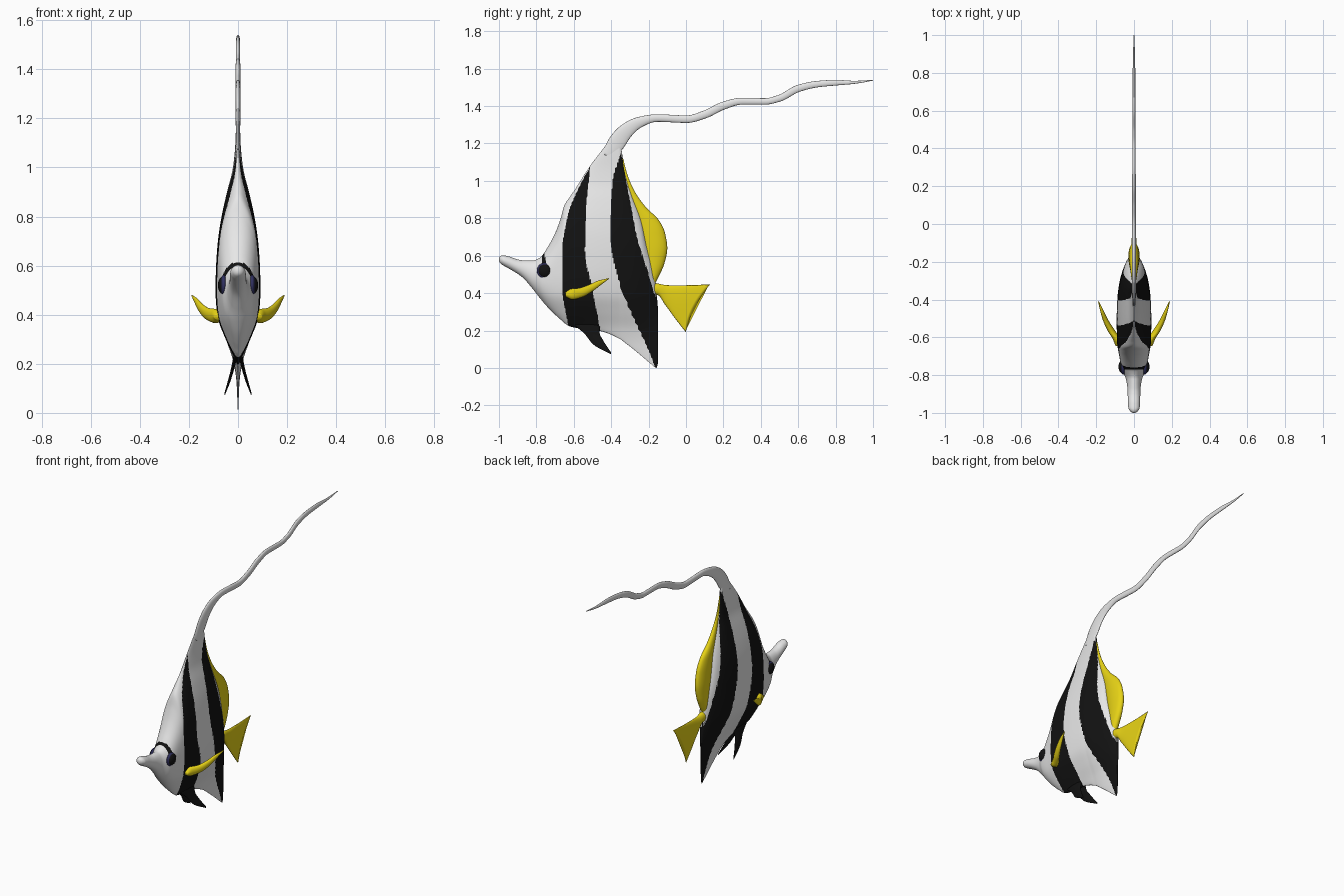
import bpy, bmesh, math
from mathutils import Vector

if "Cube" in bpy.data.objects:
    bpy.data.objects.remove(bpy.data.objects["Cube"])


def material(name, rgb):
    m = bpy.data.materials.new(name)
    m.diffuse_color = (*rgb, 1)
    m.use_nodes = True
    m.node_tree.nodes["Principled BSDF"].inputs["Base Color"].default_value = m.diffuse_color
    return m


WHITE = material("white", (0.8, 0.8, 0.8))
BLACK = material("black", (0.006, 0.006, 0.006))
YELLOW = material("yellow", (0.8, 0.65, 0.008))
NAVY = material("dark blue", (0.03, 0.03, 0.12))


def smooth_at(xs, ys, x):
    """Monotone cubic interpolation through (xs, ys)."""
    if x <= xs[0]:
        return ys[0]
    if x >= xs[-1]:
        return ys[-1]
    n = len(xs)
    d = [(ys[i + 1] - ys[i]) / (xs[i + 1] - xs[i]) for i in range(n - 1)]

    def slope(i):
        if i == 0 or i == n - 1:
            return d[min(i, n - 2)]
        a, b = d[i - 1], d[i]
        return 2 * a * b / (a + b) if a * b > 0 else 0.0

    i = max(k for k in range(n - 1) if xs[k] <= x)
    h = xs[i + 1] - xs[i]
    t = (x - xs[i]) / h
    return ((2 * t**3 - 3 * t**2 + 1) * ys[i] + (t**3 - 2 * t**2 + t) * h * slope(i)
            + (3 * t**2 - 2 * t**3) * ys[i + 1] + (t**3 - t**2) * h * slope(i + 1))


def curve(table):
    xs, ys = zip(*table)
    return lambda x: smooth_at(xs, ys, x)


def skin(name, rings, mats, rule=None):
    """Bridge closed rings of points, cap the ends and colour by rule."""
    bm = bmesh.new()
    rows = [[bm.verts.new(p) for p in r] for r in rings]
    n = len(rows[0])
    for a, b in zip(rows, rows[1:]):
        for k in range(n):
            bm.faces.new((a[k], a[(k + 1) % n], b[(k + 1) % n], b[k]))
    bm.faces.new(rows[0])
    bm.faces.new(rows[-1][::-1])
    bmesh.ops.recalc_face_normals(bm, faces=bm.faces)
    for f in bm.faces:
        f.smooth = True
        if rule:
            f.material_index = rule(f.calc_center_median())
    me = bpy.data.meshes.new(name)
    bm.to_mesh(me)
    bm.free()
    for m in mats:
        me.materials.append(m)
    ob = bpy.data.objects.new(name, me)
    bpy.context.collection.objects.link(ob)
    return ob


def blade(name, stations, mat, side=1, sub=8, n=24):
    """Fin: stations of (yA, zA, yB, zB, half thickness, x, bow)."""
    idx = list(range(len(stations)))
    cols = list(zip(*stations))
    rings = []
    for s in range((len(stations) - 1) * sub + 1):
        ya, za, yb, zb, t, x, bow = [smooth_at(idx, c, s / sub) for c in cols]
        ring = []
        for k in range(n):
            a = 2 * math.pi * k / n
            u, v = math.cos(a), math.sin(a)
            ring.append((side * (x + t * v), (ya + yb) / 2 + (ya - yb) / 2 * u + bow * (1 - u * u),
                         (za + zb) / 2 + (za - zb) / 2 * u))
        rings.append(ring)
    return skin(name, rings, [mat])


def ribbon(path):
    """Stations across a path of (y, z, half height, half thickness, x)."""
    out = []
    for i, (y, z, r, t, x) in enumerate(path):
        a, b = path[max(i - 1, 0)], path[min(i + 1, len(path) - 1)]
        d = Vector((b[0] - a[0], b[1] - a[1])).normalized() * r
        out.append((y - d.y, z + d.x, y + d.y, z - d.x, t, x, 0))
    return out


# Body outline: y, top z, bottom z
outline = [(-1.0, .587, .572), (-.995, .597, .562), (-.98, .602, .55), (-.95, .597, .533), (-.9, .58, .503),
           (-.87, .575, .48), (-.82, .574, .423), (-.78, .59, .372), (-.74, .645, .325),
           (-.70, .72, .285), (-.67, .80, .258), (-.65, .87, .24), (-.62, .915, .222),
           (-.58, .975, .213), (-.52, 1.07, .203), (-.46, 1.15, .197), (-.40, 1.225, .178),
           (-.36, 1.26, .158), (-.345, 1.17, .15), (-.33, 1.07, .138), (-.29, .93, .107),
           (-.24, .80, .066), (-.21, .67, .04), (-.18, .56, .015), (-.165, .47, .003),
           (-.158, .41, .0), (-.15, .32, .025)]
top = curve([(p[0], p[1]) for p in outline])
bottom = curve([(p[0], p[2]) for p in outline])
half_width = curve([(-1, .006), (-.992, .02), (-.97, .031), (-.87, .035), (-.82, .043), (-.77, .064),
                    (-.7, .078), (-.62, .09), (-.5, .092), (-.4, .089), (-.3, .075),
                    (-.2, .042), (-.15, .012)])
fullness = curve([(0, .1), (.12, .14), (.2, .28), (.3, .66), (.4, .95), (.5, 1), (.6, .97), (.7, .89),
                  (.8, .73), (.9, .5), (1.0, .24), (1.1, .14), (1.3, .11)])
# Stripe edges: y of the front and rear edge at height z
s1_front = curve([(.18, -.62), (.23, -.63), (.42, -.66), (.63, -.66), (.82, -.63), (.98, -.565), (1.07, -.515)])
s1_rear = curve([(.18, -.455), (.42, -.5), (.63, -.54), (.82, -.535), (1.07, -.513)])
s2_front = curve([(0, -.165), (.07, -.19), (.29, -.29), (.45, -.355), (.71, -.405), (.98, -.395), (1.15, -.346)])
s2_rear = curve([(0, -.14), (.36, -.14), (.39, -.165), (.5, -.2), (.69, -.26), (.87, -.295), (1.06, -.33), (1.15, -.342)])


def stripe(c):
    y, z = c.y, c.z
    if z < 1.075 and s1_front(z) < y < s1_rear(z):
        return 1
    if z < 1.15 and s2_front(z) < y < s2_rear(z):
        return 1
    # small mark running from the brow to the eye
    return 1 if z > .55 and -.772 < y < -.772 + (z - .53) * -.2 + .03 else 0


rings, N, M = [], 230, 112
for i in range(N + 1):
    f = i / N
    y = -1 + .85 * f
    zt, zb, w = top(y), bottom(y), half_width(y)
    p = 2 + 2.5 * min(1, max(0, (y + .8) / .2))
    ring = []
    for k in range(M):
        a = 2 * math.pi * k / M
        u = math.cos(a)
        z = (zt + zb) / 2 + (zt - zb) / 2 * u
        x = w * fullness(z) * math.sqrt(max(0, 1 - abs(u) ** p))
        ring.append((math.copysign(x, math.sin(a)), y, z))
    rings.append(ring)
skin("body", rings, [WHITE, BLACK], stripe)

# Long trailing dorsal streamer
blade("dorsal_streamer", ribbon([
    (-.42, 1.13, .035, .008, 0), (-.37, 1.205, .046, .01, 0), (-.32, 1.267, .04, .011, 0),
    (-.25, 1.313, .029, .011, 0), (-.15, 1.336, .02, .011, 0), (0, 1.33, .02, .01, 0),
    (.1, 1.355, .021, .01, 0), (.2, 1.402, .021, .01, 0), (.3, 1.426, .018, .009, 0),
    (.42, 1.425, .017, .009, 0), (.5, 1.442, .018, .009, 0), (.6, 1.494, .019, .009, 0),
    (.7, 1.517, .017, .008, 0), (.8, 1.525, .015, .007, 0), (.9, 1.527, .008, .005, 0),
    (1, 1.538, .002, .002, 0)]), WHITE)

# Yellow rear dorsal fin, front edge buried in the body
blade("rear_dorsal_fin", [
    (-.345, 1.12, -.336, 1.12, .003, 0, 0), (-.335, 1.03, -.312, 1.03, .006, 0, 0),
    (-.31, .94, -.272, .94, .012, 0, 0), (-.285, .86, -.215, .86, .018, 0, 0),
    (-.27, .79, -.145, .79, .024, 0, 0), (-.26, .72, -.112, .72, .028, 0, 0),
    (-.245, .64, -.1, .64, .03, 0, 0), (-.23, .56, -.115, .56, .028, 0, 0),
    (-.22, .5, -.14, .5, .025, 0, 0), (-.21, .45, -.165, .45, .02, 0, 0)], YELLOW)

# Tail fin with a concave trailing edge
blade("tail_fin", [
    (-.22, .47, -.22, .375, .024, 0, 0), (-.155, .452, -.155, .39, .02, 0, 0),
    (-.09, .442, -.11, .335, .014, 0, -.005), (0, .442, -.055, .26, .01, 0, -.015),
    (.13, .447, 0, .19, .004, 0, -.027)], YELLOW)

for side, label in ((1, "right"), (-1, "left")):
    # Pectoral fin sweeping out and back
    blade(label + "_pectoral_fin", ribbon([
        (-.645, .392, .012, .02, .078), (-.61, .394, .029, .022, .09), (-.565, .402, .026, .019, .12),
        (-.51, .427, .02, .014, .15), (-.46, .456, .013, .009, .17), (-.412, .478, .002, .003, .187)]),
        YELLOW, side)
    # Pelvic fin
    blade(label + "_pelvic_fin", [
        (-.60, .23, -.46, .24, .008, .01, 0), (-.545, .185, -.462, .19, .007, .02, 0),
        (-.495, .125, -.44, .142, .005, .035, 0), (-.402, .073, -.4, .082, .002, .054, 0)], BLACK, side)
    # Eye with a dark blue rim
    for part, mat, x, sx, r in (("eye", BLACK, .06, .022, .036), ("eye_rim", NAVY, .058, .015, .042)):
        bpy.ops.mesh.primitive_uv_sphere_add(segments=32, ring_count=16, location=(side * x, -.755, .52))
        ob = bpy.context.object
        ob.name = label + "_" + part
        ob.scale = (sx, r, r)
        ob.data.materials.append(mat)
        bpy.ops.object.shade_smooth()
